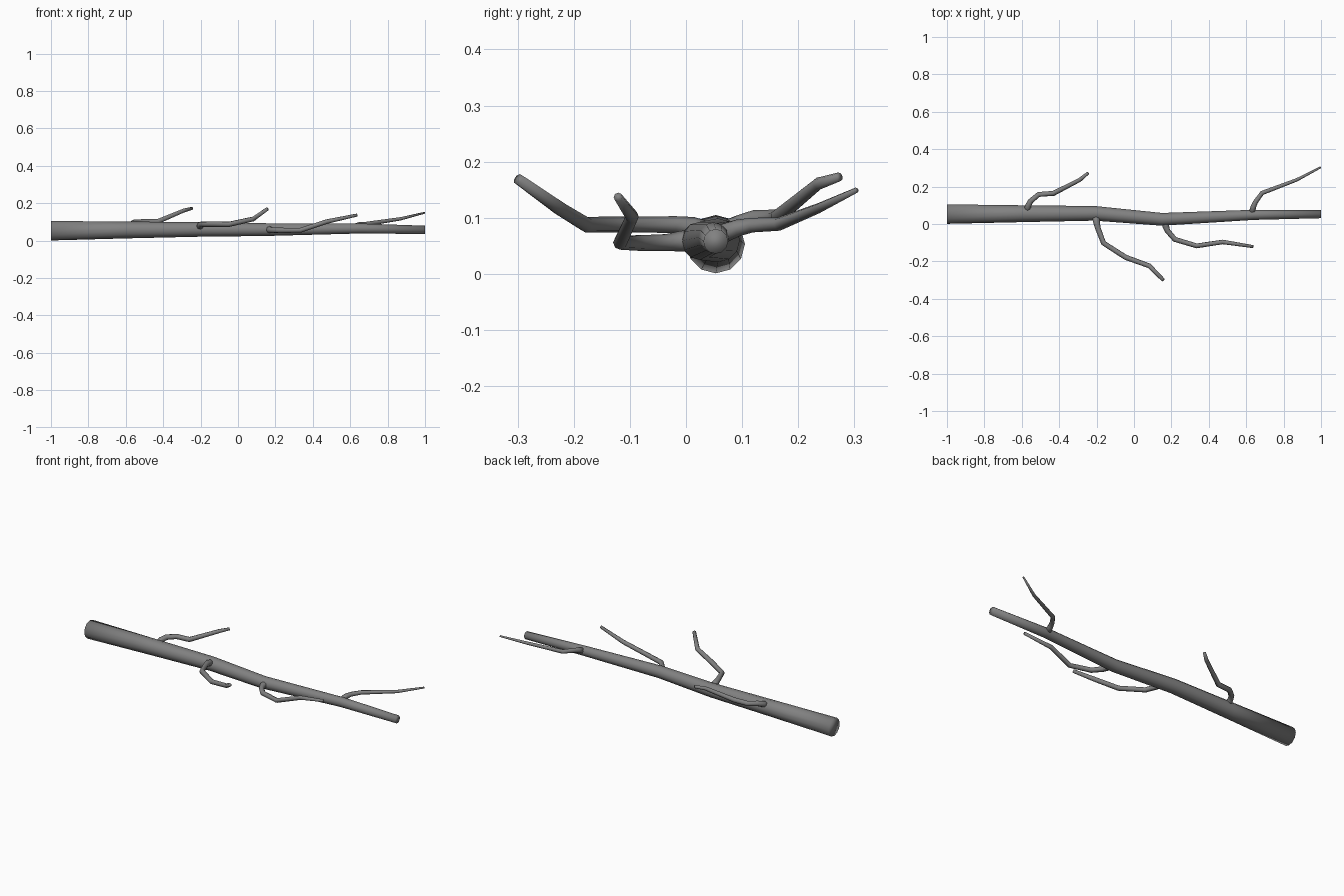
import bpy, bmesh

# Dark grey bark
bark = bpy.data.materials.new("bark")
bark.diffuse_color = (0.22, 0.22, 0.22, 1)


def limb(name, pts, sides):
    """Smooth tapered tube through (x, y, z, radius) points."""
    cu = bpy.data.curves.new(name, 'CURVE')
    cu.dimensions = '3D'
    cu.fill_mode = 'FULL'
    cu.bevel_depth = 1.0
    cu.bevel_resolution = (sides - 4) // 2
    cu.use_fill_caps = True
    sp = cu.splines.new('POLY')
    sp.points.add(len(pts) - 1)
    for p, (x, y, z, r) in zip(sp.points, pts):
        p.co = (x, y, z, 1)
        p.radius = r
    ob = bpy.data.objects.new(name, cu)
    bpy.context.collection.objects.link(ob)
    bpy.ops.object.select_all(action='DESELECT')
    ob.select_set(True)
    bpy.context.view_layer.objects.active = ob
    bpy.ops.object.convert(target='MESH')
    me = bpy.context.object.data
    # Weld the end caps to the tube so the ends shade round
    bm = bmesh.new()
    bm.from_mesh(me)
    bmesh.ops.remove_doubles(bm, verts=bm.verts, dist=0.0002)
    bmesh.ops.recalc_face_normals(bm, faces=bm.faces)
    bm.to_mesh(me)
    bm.free()
    bpy.ops.object.shade_smooth()
    me.materials.clear()
    me.materials.append(bark)


# Main stem, thick at the left and gently kinked
limb("main_stem", [
    (-1.0, 0.053, 0.053, 0.052), (-0.6, 0.055, 0.057, 0.045),
    (-0.21, 0.057, 0.060, 0.039), (0.15, 0.025, 0.059, 0.034),
    (0.64, 0.049, 0.065, 0.027), (1.0, 0.053, 0.058, 0.022)], 12)

# Back twig near the thick end
limb("back_twig_left", [
    (-0.572, 0.062, 0.072, 0.020), (-0.566, 0.098, 0.090, 0.016),
    (-0.552, 0.123, 0.099, 0.015), (-0.51, 0.158, 0.101, 0.014),
    (-0.43, 0.164, 0.102, 0.014), (-0.29, 0.236, 0.161, 0.011),
    (-0.245, 0.273, 0.173, 0.008)], 8)

# Front twig at the middle
limb("front_twig_left", [
    (-0.205, 0.05, 0.068, 0.022), (-0.2, 0.01, 0.084, 0.018),
    (-0.194, -0.02, 0.088, 0.015), (-0.163, -0.102, 0.088, 0.014),
    (-0.045, -0.178, 0.088, 0.014), (0.082, -0.224, 0.116, 0.013),
    (0.156, -0.299, 0.169, 0.010)], 8)

# Front twig right of the middle
limb("front_twig_right", [
    (0.168, 0.026, 0.060, 0.022), (0.17, -0.012, 0.058, 0.018),
    (0.178, -0.035, 0.056, 0.015), (0.218, -0.082, 0.055, 0.014),
    (0.335, -0.117, 0.056, 0.013), (0.475, -0.096, 0.102, 0.012),
    (0.637, -0.121, 0.137, 0.008)], 8)

# Back twig near the thin end
limb("back_twig_right", [
    (0.63, 0.056, 0.068, 0.018), (0.638, 0.092, 0.082, 0.015),
    (0.65, 0.118, 0.087, 0.013), (0.685, 0.166, 0.089, 0.012),
    (0.87, 0.236, 0.117, 0.009), (0.998, 0.303, 0.149, 0.005)], 8)
